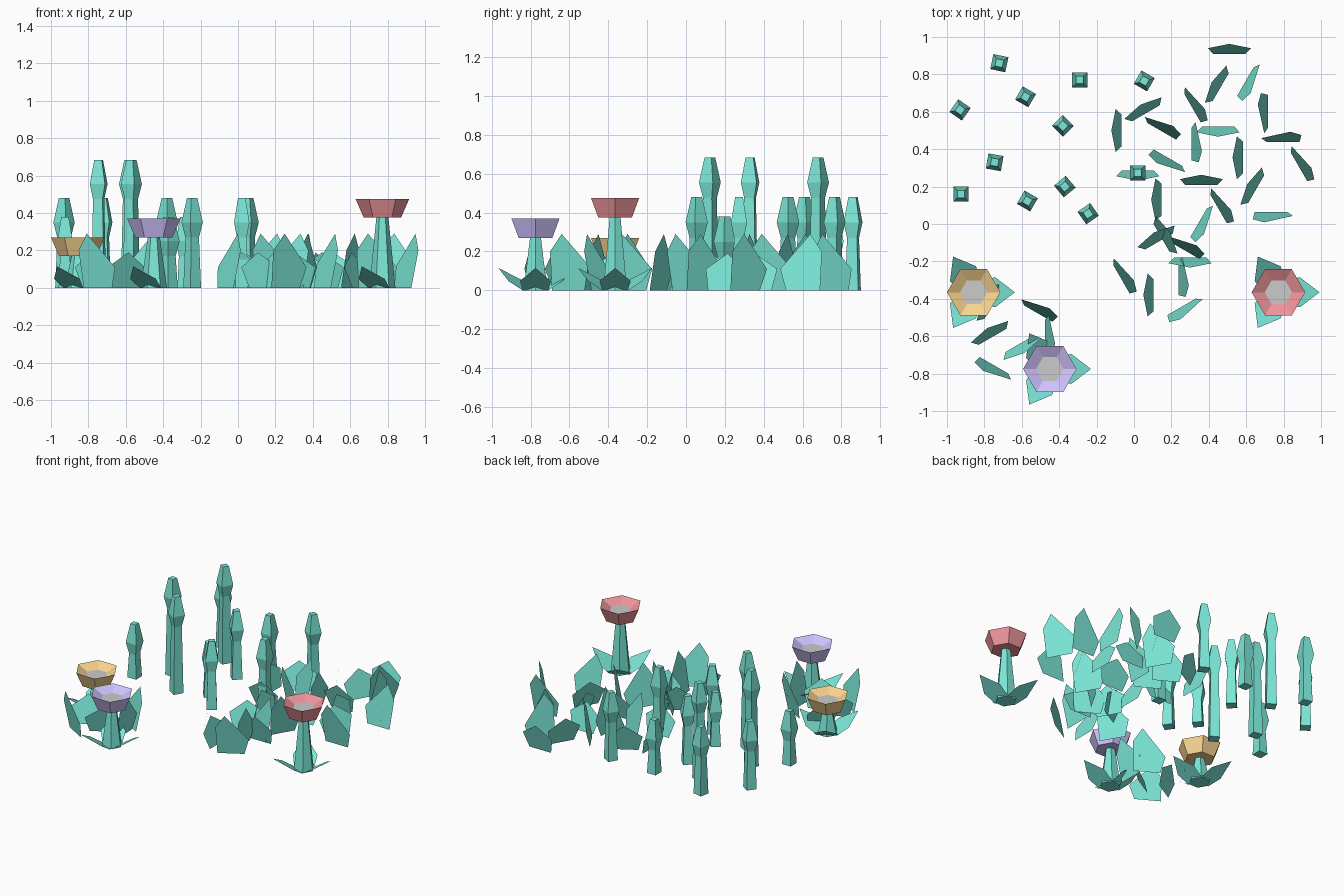
import bpy, math
from mathutils import Matrix, Vector

if "Cube" in bpy.data.objects:
    bpy.data.objects.remove(bpy.data.objects["Cube"])


def material(name, rgb):
    m = bpy.data.materials.new(name)
    m.diffuse_color = (*rgb, 1)
    m.use_nodes = True
    m.node_tree.nodes["Principled BSDF"].inputs["Base Color"].default_value = m.diffuse_color
    return m


TEAL = material("leaf_teal", (0.2, 0.8, 0.68))
GOLD = material("petal_gold", (0.95, 0.66, 0.28))
RED = material("petal_red", (0.85, 0.3, 0.33))
VIOLET = material("petal_violet", (0.63, 0.55, 1.0))


def make(name, verts, faces, mat, loc, angle=0):
    me = bpy.data.meshes.new(name)
    me.from_pydata(verts, [], faces)
    if mat:
        me.materials.append(mat)
    ob = bpy.data.objects.new(name, me)
    ob.location = (*loc, 0)
    ob.rotation_euler.z = math.radians(angle)
    bpy.context.collection.objects.link(ob)
    return ob


def rings(profile, n, phase=0, cap_top=True):
    """Lathe (radius, z) pairs into an n-sided solid."""
    verts, faces = [], []
    for r, z in profile:
        for i in range(n):
            a = phase + 2 * math.pi * i / n
            verts.append((r * math.cos(a), r * math.sin(a), z))
    for k in range(len(profile) - 1):
        for i in range(n):
            j = (i + 1) % n
            faces.append((k * n + i, k * n + j, (k + 1) * n + j, (k + 1) * n + i))
    faces.append(tuple(reversed(range(n))))
    if cap_top:
        b = (len(profile) - 1) * n
        faces.append(tuple(range(b, b + n)))
    return verts, faces


# square stalks with a bud on top: x, y, height, turn
stalks = [
    (-0.72, 0.86, 0.48, -12), (-0.58, 0.68, 0.685, -30), (-0.29, 0.77, 0.38, 0),
    (-0.93, 0.61, 0.48, -35), (-0.38, 0.525, 0.48, 45), (0.055, 0.765, 0.48, -30),
    (-0.745, 0.33, 0.685, -10), (-0.925, 0.16, 0.38, 0), (-0.57, 0.123, 0.685, -30),
    (-0.37, 0.2, 0.38, 40), (-0.245, 0.055, 0.48, 35), (0.02, 0.273, 0.48, 0),
]
for x, y, h, turn in stalks:
    half = [(0.034, 0), (0.026, h - 0.21), (0.041, h - 0.13), (0.02, h)]
    v, f = rings([(s * math.sqrt(2), z) for s, z in half], 4, math.pi / 4)
    make("stalk", v, f, TEAL, (x, y), turn)


def blade(name, outline, x, y, lean):
    """Flat leaning blade; outline is (across, z), lean is the tilt heading."""
    top = max(z for _, z in outline)
    d = math.radians(lean)
    fwd = Vector((math.cos(d), math.sin(d), 0))
    side = Vector((fwd.y, -fwd.x, 0))
    verts = [side * u + fwd * (0.055 * z / top - 0.027) + Vector((0, 0, z)) for u, z in outline]
    make(name, verts, [tuple(range(len(verts)))], TEAL, (x, y))


# tall lopsided blades: x, y, lean heading
TALL = [(-0.085, 0), (0.09, 0), (0.10, 0.2), (0.04, 0.29), (-0.115, 0.11)]
for x, y, a in [
    (0.62, 0.75, 330), (0.335, 0.635, 30), (0.16, 0.52, 60), (0.795, 0.465, 90),
    (0.905, 0.32, 30), (0.335, 0.43, 0), (0.17, 0.33, 240), (0.475, 0.095, 30),
    (0.735, 0.037, 270), (0.37, -0.005, 330), (0.285, -0.118, 60), (0.265, -0.29, 0),
    (-0.045, -0.28, 30), (0.27, -0.465, 300), (-0.5, -0.455, 60), (-0.76, -0.78, 240),
    (-0.45, -0.6, 0), (0.69, 0.6, 180),
]:
    blade("tall_blade", TALL, x, y, a)

# short even blades
SHORT = [(-0.085, 0), (0.085, 0), (0.115, 0.11), (0, 0.19), (-0.115, 0.11)]
for x, y, a in [
    (0.51, 0.935, 90), (0.44, 0.745, 150), (0.05, 0.615, 120), (-0.093, 0.5, 180),
    (0.45, 0.495, 270), (0.555, 0.355, 180), (0.02, 0.26, 270), (0.36, 0.235, 90),
    (0.63, 0.2, 150), (0.12, 0.13, 180), (0.12, -0.07, 120), (0.17, -0.06, 30),
    (0.3, -0.205, 270), (0.078, -0.38, 180), (-0.77, -0.58, 120), (-0.6, -0.665, 300),
    (-0.78, -0.42, 150),
]:
    blade("short_blade", SHORT, x, y, a)

# flowers: tapered stem, hexagonal cup, grey heart and three leaves
for x, y, top, mat in [(-0.857, -0.365, 0.27, GOLD), (0.772, -0.365, 0.475, RED),
                       (-0.45, -0.775, 0.37, VIOLET)]:
    v, f = rings([(0.07, 0), (0.032, top - 0.095)], 6)
    make("flower_stem", v, f, TEAL, (x, y))
    v, f = rings([(0.1, top - 0.1), (0.143, top), (0.073, top - 0.035)], 6, cap_top=False)
    make("flower_cup", v, f, mat, (x, y))
    heart = [(0.073 * math.cos(i * math.pi / 3), 0.073 * math.sin(i * math.pi / 3), top - 0.035)
             for i in range(6)]
    make("flower_heart", heart, [tuple(range(6))], None, (x, y))
    for k in range(3):
        leaf = [(0.04, -0.065, 0), (0.115, -0.08, 0.048), (0.22, 0, 0.115),
                (0.115, 0.08, 0.048), (0.04, 0.065, 0)]
        make("flower_leaf", leaf, [(0, 1, 2, 3, 4)], TEAL, (x, y), 120 * k)
